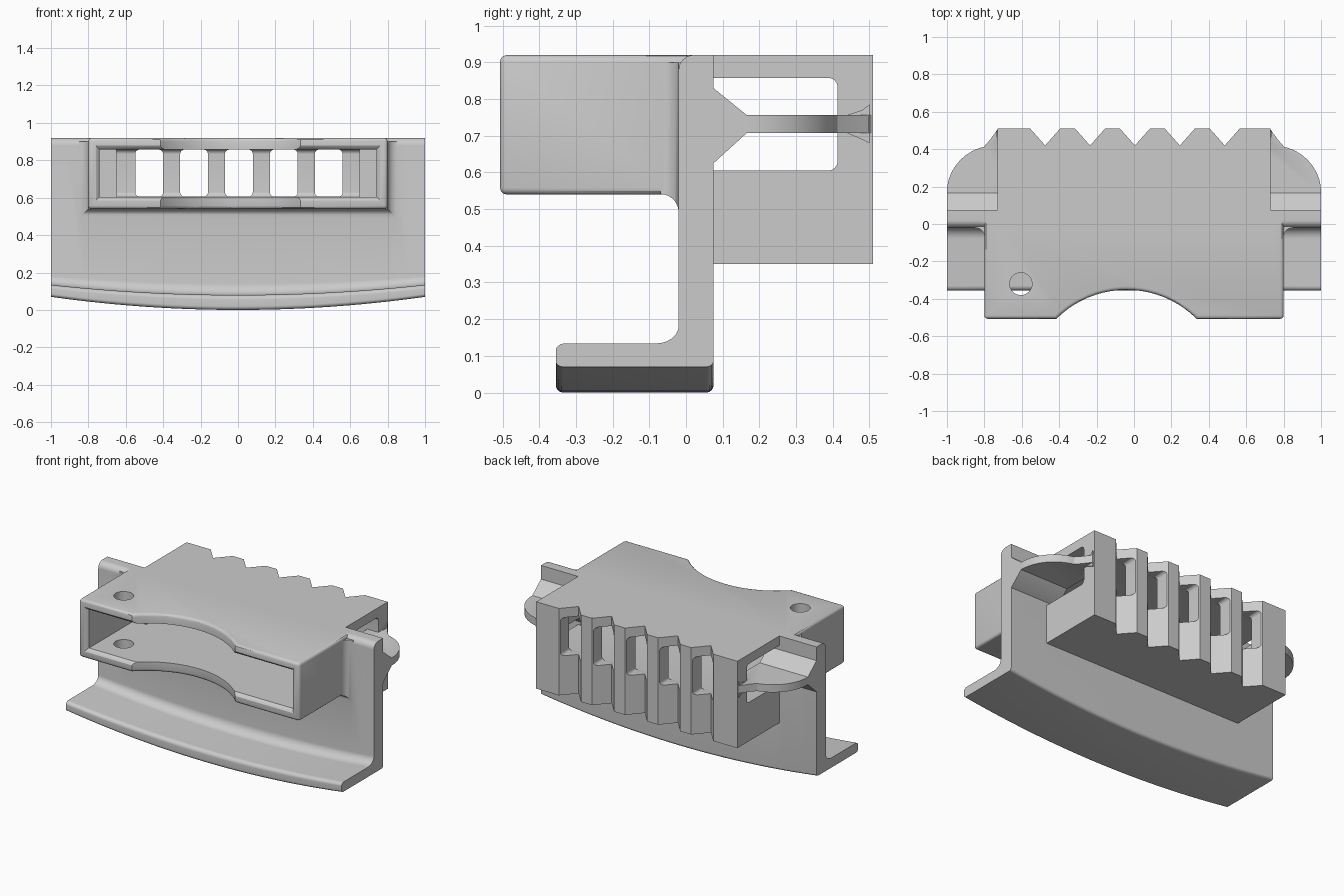
import bpy, bmesh, math
from mathutils import Vector

cube = bpy.data.objects.get("Cube")
if cube:
    bpy.data.objects.remove(cube, do_unlink=True)

grey = bpy.data.materials.new("light grey plastic")
grey.use_nodes = True
COLOUR = (0.6, 0.6, 0.6, 1)
grey.diffuse_color = COLOUR
grey.node_tree.nodes["Principled BSDF"].inputs["Base Color"].default_value = COLOUR


def loft(name, rings):
    """Closed solid through rings of matching points."""
    bm = bmesh.new()
    loops = [[bm.verts.new(p) for p in ring] for ring in rings]
    n = len(loops[0])
    for a, b in zip(loops, loops[1:]):
        for i in range(n):
            j = (i + 1) % n
            bm.faces.new((a[i], a[j], b[j], b[i]))
    bm.faces.new(loops[0][::-1])
    bm.faces.new(loops[-1])
    bmesh.ops.recalc_face_normals(bm, faces=bm.faces)
    mesh = bpy.data.meshes.new(name)
    bm.to_mesh(mesh)
    bm.free()
    mesh.materials.append(grey)
    ob = bpy.data.objects.new(name, mesh)
    bpy.context.collection.objects.link(ob)
    return ob


def rounded(corners, steps=6):
    """Polygon from (u, v, radius) corners, each rounded by an arc."""
    out = []
    n = len(corners)
    for i, (u, v, r) in enumerate(corners):
        p = Vector((u, v))
        if r == 0:
            out.append(p)
            continue
        a = (Vector(corners[i - 1][:2]) - p).normalized()
        b = (Vector(corners[(i + 1) % n][:2]) - p).normalized()
        half = a.angle(b) / 2
        centre = p + (a + b).normalized() * r / math.sin(half)
        start = p + a * r / math.tan(half) - centre
        end = p + b * r / math.tan(half) - centre
        for k in range(steps + 1):
            out.append(centre + start.lerp(end, k / steps).normalized() * r)
    return out


def rect(u0, u1, v0, v1, r=0.0):
    return rounded([(u0, v0, r), (u1, v0, r), (u1, v1, r), (u0, v1, r)])


def along_z(name, plan, z0, z1):
    return loft(name, [[(x, y, z) for x, y in plan] for z in (z0, z1)])


def along_y(name, shape, y0, y1):
    return loft(name, [[(x, y, z) for x, z in shape] for y in (y0, y1)])


def along_x(name, shape, x0, x1):
    return loft(name, [[(x, y, z) for y, z in shape] for x in (x0, x1)])


def apply(ob, kind, **settings):
    mod = ob.modifiers.new(kind, kind)
    for key, value in settings.items():
        setattr(mod, key, value)
    bpy.context.view_layer.objects.active = ob
    bpy.ops.object.modifier_apply(modifier=mod.name)


def combine(ob, other, operation):
    apply(ob, "BOOLEAN", object=other, operation=operation, solver="EXACT")
    bpy.data.objects.remove(other, do_unlink=True)


def smooth(ob):
    bpy.ops.object.select_all(action="DESELECT")
    ob.select_set(True)
    bpy.context.view_layer.objects.active = ob
    bpy.ops.object.shade_smooth_by_angle(angle=math.radians(30))


# Back plate with bottom lip, bowed downward in the middle
profile = rounded([(-0.355, 0, 0.02), (0.075, 0, 0.02), (0.075, 0.92, 0),
                   (-0.02, 0.92, 0.04), (-0.02, 0.08, 0.06), (-0.355, 0.08, 0.025)])
SPAN = 24
stations = [-1 + 2 * i / SPAN for i in range(SPAN + 1)]
body = loft("bracket_body", [[(x, y, z + max(0, 0.07 - 0.2 * z) * x * x)
                              for y, z in profile] for x in stations])

# Front sleeve with a scooped front edge
MID, CHORD, DEPTH, FRONT = -0.04, 0.375, 0.155, -0.507
radius = (CHORD ** 2 + DEPTH ** 2) / (2 * DEPTH)
sweep = math.asin(CHORD / radius)
scoop = [(MID + radius * math.sin(a), FRONT + DEPTH - radius + radius * math.cos(a))
         for a in (sweep * (k / 10 - 1) for k in range(21))]
sleeve = along_z("sleeve", [(-0.8, 0.05), (-0.8, FRONT)] + scoop
                 + [(0.8, FRONT), (0.8, 0.05)], 0.54, 0.92)
apply(sleeve, "BEVEL", width=0.018, segments=3, limit_method="ANGLE",
      angle_limit=math.radians(50))

# Concave fillet where the sleeve meets the plate
rings = []
for k in range(8):
    a = math.pi / 2 * k / 7
    out, y = 0.05 * (1 - math.cos(a)) - 0.001, -0.07 + 0.05 * math.sin(a)
    rings.append([(x, y, z) for x, z in rect(-0.8 - out, 0.8 + out, 0.54 - out, 0.90)])
rings.append([(x, 0.01, z) for x, y, z in rings[-1]])
flare = loft("flare", rings)

# Rear block with vertical V grooves
BACK = 0.51
grooves = [-0.475 + 0.24 * i for i in range(5)]
plan = [(-0.73, 0), (-0.73, BACK)]
for g in grooves:
    plan += [(g - 0.08, BACK), (g, 0.42), (g + 0.08, BACK)]
plan += [(0.73, BACK), (0.73, 0)]
block = along_z("block", plan, 0.35, 0.92)

for part in (flare, sleeve, block):
    combine(body, part, "UNION")

# Sleeve pocket with a softened mouth
mouth = [(-0.56, 0.02), (FRONT, 0.02), (FRONT + 0.006, 0.01), (FRONT + 0.02, 0), (-0.02, 0)]
pocket = loft("pocket", [[(x, y, z) for x, z in
                          rect(-0.74 - e, 0.74 + e, 0.605 - e, 0.858 + e)] for y, e in mouth])
cutters = [pocket]
# Opening through the plate, and the slot open at both sides behind it
cutters.append(along_y("plate_opening", rect(-0.65, 0.65, 0.605, 0.858), -0.05, 0.1))
slot = rounded([(0.075, 0.605, 0), (0.413, 0.605, 0.025), (0.413, 0.858, 0.025), (0.075, 0.858, 0)])
cutters.append(along_x("side_slot", slot, -0.9, 0.9))
# Windows through the grooves
for g in grooves:
    cutters.append(along_y("window", rect(g - 0.074, g + 0.074, 0.606, 0.857, 0.022), 0.35, 0.6))
# Pin hole through both sleeve walls
hole = [(-0.605 + 0.06 * math.cos(a), -0.32 + 0.06 * math.sin(a))
        for a in (math.tau * k / 32 for k in range(32))]
cutters.append(along_z("pin_hole", hole, 0.5, 1.0))
for cutter in cutters:
    combine(body, cutter, "DIFFERENCE")
smooth(body)

# Side wings: thin rounded fins with a wedge against the plate
arc = [(0.74 + 0.26 * math.cos(a), 0.17 + 0.25 * math.sin(a))
       for a in (math.radians(76) * k / 14 for k in range(15))]
for side, label in ((1, "left"), (-1, "right")):
    fin_plan = [(0.65, 0.06), (1, 0.06)] + arc + [(0.77, 0.45), (0.73, 0.505), (0.65, 0.42)]
    fin = along_z(label + "_wing", [(side * x, y) for x, y in fin_plan], 0.707, 0.757)
    wedge = along_x("wedge", [(0.06, 0.62), (0.075, 0.625), (0.165, 0.707),
                              (0.165, 0.757), (0.075, 0.83), (0.06, 0.83)], side * 0.65, side * 1.0)
    root = along_x("root", [(0.4, 0.71), (0.44, 0.707), (0.48, 0.69), (0.5, 0.68),
                            (0.5, 0.785), (0.48, 0.77), (0.44, 0.757), (0.4, 0.755)],
                   side * 0.70, side * 0.735)
    for part in (wedge, root):
        combine(fin, part, "UNION")
    smooth(fin)
